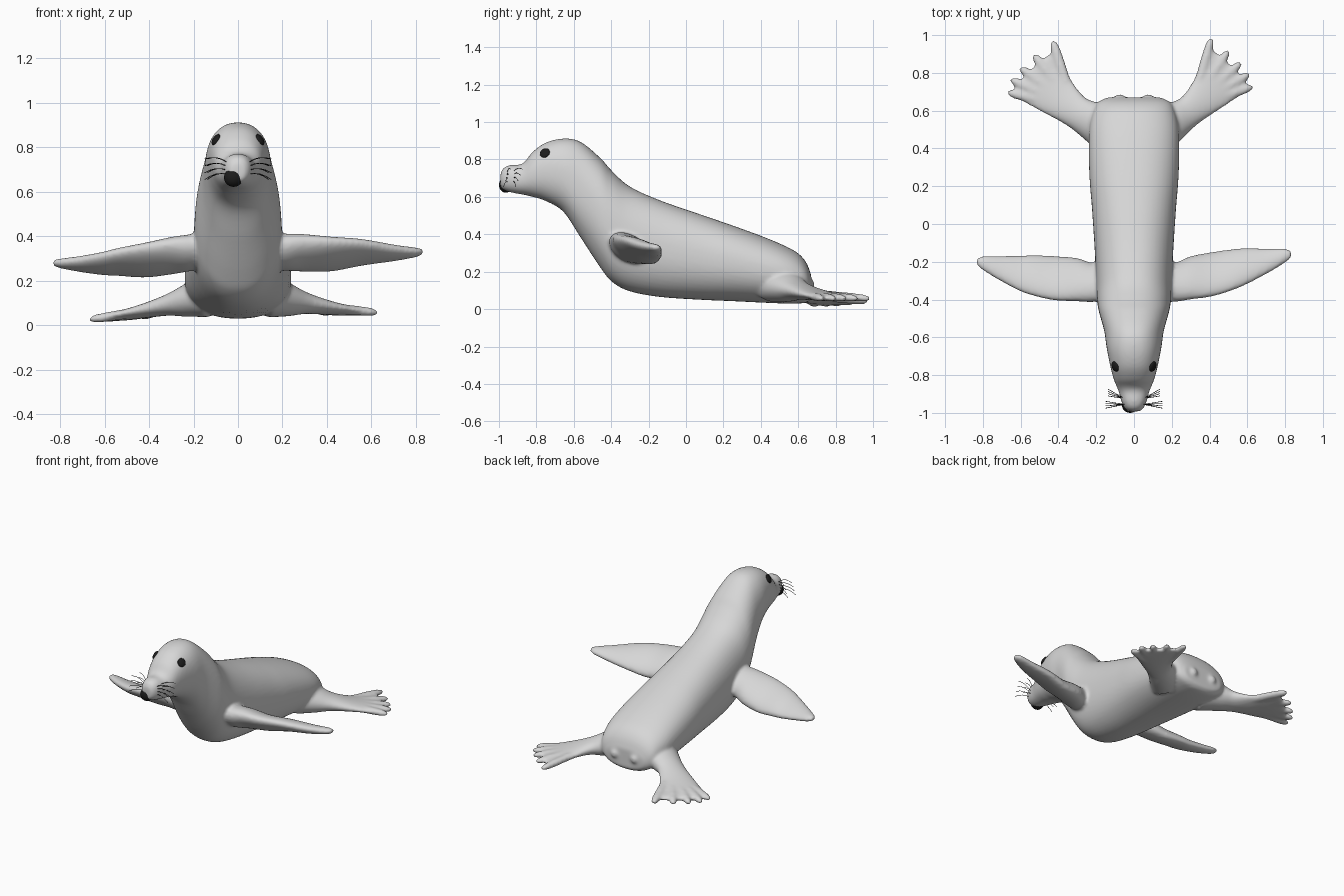
import bpy, bmesh, math
from mathutils import Vector
from mathutils.bvhtree import BVHTree

if "Cube" in bpy.data.objects:
    bpy.data.objects.remove(bpy.data.objects["Cube"])


def material(name, rgb):
    m = bpy.data.materials.new(name)
    m.diffuse_color = (*rgb, 1)
    m.use_nodes = True
    m.node_tree.nodes["Principled BSDF"].inputs["Base Color"].default_value = m.diffuse_color
    return m


GREY = material("pale_grey", (0.68, 0.68, 0.68))
BLACK = material("black", (0.012, 0.012, 0.012))


def spline(rows, steps):
    """Catmull-Rom interpolation of rows of numbers."""
    out = []
    for i in range(len(rows) - 1):
        p = [rows[max(0, min(len(rows) - 1, i + k))] for k in (-1, 0, 1, 2)]
        for s in range(steps):
            t = s / steps
            out.append([0.5 * (2 * b + (c - a) * t + (2 * a - 5 * b + 4 * c - d) * t * t
                               + (3 * b - a - 3 * c + d) * t ** 3) for a, b, c, d in zip(*p)])
    return out + [list(rows[-1])]


def loft(bm, sections, steps=5, n=32, power=2.0, warp=lambda v: v):
    """Closed tube; each section is a centre plus two half axes."""
    rings = []
    for r in spline([[*c, *a, *b] for c, a, b in sections], steps):
        c, a, b = Vector(r[:3]), Vector(r[3:6]), Vector(r[6:])
        ring = []
        for k in range(n):
            u, v = math.cos(math.tau * k / n), math.sin(math.tau * k / n)
            u = math.copysign(abs(u) ** (2 / power), u)
            v = math.copysign(abs(v) ** (2 / power), v)
            ring.append(bm.verts.new(warp(c + a * u + b * v)))
        rings.append(ring)
    for p, q in zip(rings, rings[1:]):
        for k in range(n):
            bm.faces.new((p[k], p[(k + 1) % n], q[(k + 1) % n], q[k]))
    bm.faces.new(rings[0])
    bm.faces.new(rings[-1])


def blade(rows, up=None):
    """Flat sections from leading point, trailing point and thickness."""
    out = []
    for l, t, th in rows:
        l, t = Vector(l), Vector(t)
        a = (t - l) / 2
        nrm = Vector(up) if up else a.cross(Vector((1, 0, 0))).normalized()
        out.append(((l + t) / 2, a, nrm * th / 2))
    return out


bm = bmesh.new()

# Trunk, neck, head and snout: y, top, bottom, half width
trunk = [(-.992, .725, .655, .03), (-.975, .755, .638, .05), (-.94, .77, .625, .066),
         (-.89, .772, .615, .08), (-.86, .79, .61, .092), (-.82, .84, .6, .108),
         (-.75, .89, .578, .126), (-.655, .912, .52, .145), (-.565, .895, .385, .158),
         (-.46, .81, .225, .187), (-.395, .738, .145, .196), (-.3, .655, .095, .2),
         (-.14, .582, .065, .208), (.075, .507, .05, .222), (.235, .452, .043, .235),
         (.4, .392, .035, .24), (.52, .342, .03, .235), (.6, .298, .03, .215),
         (.645, .245, .035, .19), (.67, .18, .055, .14)]
loft(bm, [((0, y, (t + b) / 2), (w, 0, 0), (0, 0, (t - b) / 2)) for y, t, b, w in trunk],
     n=48, power=2.25)

# Front flippers: leading edge, trailing edge, thickness
fore = blade([((.12, -.40, .38), (.12, -.22, .28), .15), ((.22, -.405, .385), (.22, -.21, .27), .14),
              ((.30, -.395, .39), (.30, -.175, .26), .125), ((.42, -.38, .385), (.42, -.15, .255), .1),
              ((.56, -.335, .375), (.56, -.13, .28), .08), ((.70, -.265, .35), (.70, -.13, .3), .06),
              ((.80, -.205, .335), (.80, -.13, .32), .042), ((.835, -.175, .332), (.835, -.145, .33), .02)])

# Hind flippers: inner edge, outer edge, thickness
hind = blade([((.10, .60, .13), (.17, .36, .13), .19), ((.20, .645, .115), (.255, .45, .115), .15),
              ((.255, .675, .10), (.34, .53, .10), .10), ((.31, .755, .08), (.46, .61, .08), .065),
              ((.36, .86, .065), (.565, .68, .065), .045), ((.39, .925, .06), (.60, .715, .06), .035),
              ((.45, .90, .058), (.595, .755, .058), .025)], up=(0, 0, 1))
toes = [(.41, .985), (.50, .918), (.567, .855), (.613, .795), (.63, .728)]


def skew(side, start, length, dx, dy, dz):
    """Right side stays; left side is mirrored with a small pose change."""
    def warp(v):
        if side > 0:
            return v
        t = max(0, min(1, (v.x - start) / length))
        return Vector((-v.x - dx * t, v.y + dy * t, v.z + dz * t))
    return warp


for side in (1, -1):
    loft(bm, fore, warp=skew(side, .2, .4, 0, -.04, -.05))
    rear = skew(side, .2, .4, .04, -.028, -.03)
    loft(bm, hind, warp=rear)
    root = Vector((.31, .62, .088))
    for x, y in toes:
        tip = Vector((x, y, .056))
        d = (tip - root).normalized()
        across = Vector((-d.y, d.x, 0)).normalized()
        loft(bm, [(root.lerp(tip, f), across * r, Vector((0, 0, r * .85)))
                  for f, r in ((0, .025), (.4, .027), (.75, .026), (.93, .021), (1, .008))],
             steps=3, n=14, warp=rear)
    # Rump bumps
    loft(bm, [((side * .075, .52 + .165 * f, .13), (r, 0, 0), (0, 0, r))
              for f, r in ((0, .05), (.5, .055), (.85, .04), (1, .015))], n=16)

bmesh.ops.recalc_face_normals(bm, faces=bm.faces)
mesh = bpy.data.meshes.new("body")
bm.to_mesh(mesh)
bm.free()
body = bpy.data.objects.new("body", mesh)
bpy.context.collection.objects.link(body)

# Fuse all parts into one smooth skin
rm = body.modifiers.new("fuse", 'REMESH')
rm.mode, rm.voxel_size = 'VOXEL', .0095
sm = body.modifiers.new("soften", 'SMOOTH')
sm.factor, sm.iterations = .5, 8
skin = bpy.data.meshes.new_from_object(body.evaluated_get(bpy.context.evaluated_depsgraph_get()))
body.modifiers.clear()
body.data = skin
skin.materials.clear()
skin.materials.append(GREY)
for p in skin.polygons:
    p.use_smooth = True
    p.material_index = 0
tree = BVHTree.FromPolygons([v.co for v in skin.vertices], [p.vertices for p in skin.polygons])


def ball(name, loc, size, normal=None):
    bpy.ops.mesh.primitive_uv_sphere_add(segments=24, ring_count=14, location=loc)
    o = bpy.context.object
    o.name = name
    o.scale = size
    if normal:
        o.rotation_euler = normal.to_track_quat('Z', 'Y').to_euler()
    o.data.materials.append(BLACK)
    bpy.ops.object.shade_smooth()


# Nose and eyes
ball("nose", (-.02, -.963, .664), (.043, .037, .042))
for side, tag in ((1, "right"), (-1, "left")):
    loc, nrm, _, _ = tree.find_nearest(Vector((side * .1, -.755, .835)))
    ball("eye_" + tag, loc, (.028, .028, .012), nrm)

    # Whiskers fanning out from the cheek
    cu = bpy.data.curves.new("whiskers_" + tag, 'CURVE')
    cu.dimensions = '3D'
    cu.bevel_depth, cu.bevel_resolution = .0016, 0
    for i in range(4):
        for j in range(2):
            start = Vector((side * .05, -.955 + .03 * j, .68 + .018 * i))
            end = Vector((side * (.15 - .012 * j), -.975 + .065 * j + .012 * i, .655 + .031 * i))
            sp = cu.splines.new('POLY')
            sp.points.add(4)
            for k, pt in enumerate(sp.points):
                t = k / 4
                q = start.lerp(end, t) + Vector((0, 0, .012 * math.sin(math.pi * t)))
                pt.co = (*q, 1)
    cu.materials.append(BLACK)
    bpy.context.collection.objects.link(bpy.data.objects.new("whiskers_" + tag, cu))
